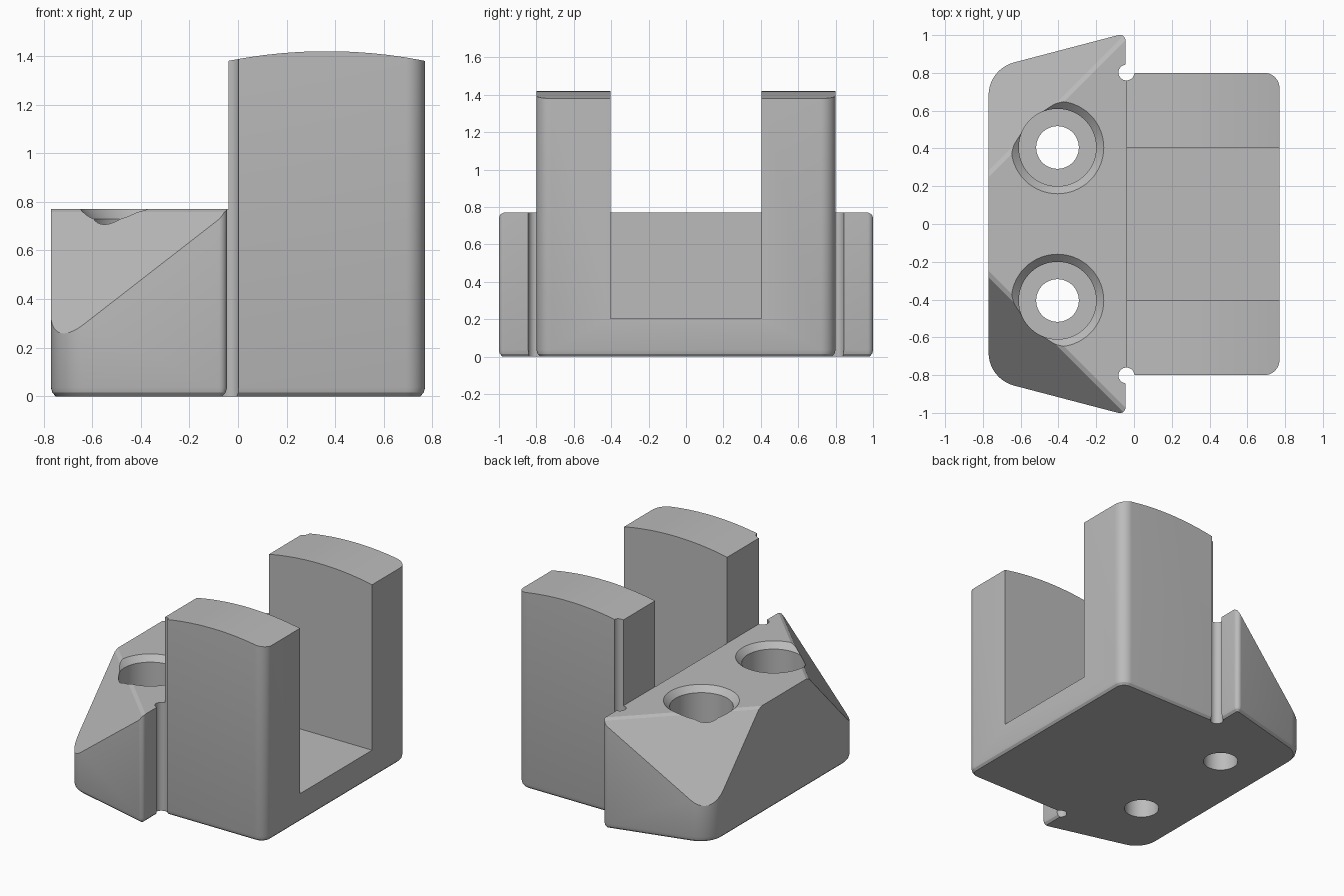
import bpy, bmesh, math
from mathutils import Vector

cube = bpy.data.objects.get("Cube")
if cube:
    bpy.data.objects.remove(cube, do_unlink=True)

grey = bpy.data.materials.new("plain grey")
grey.use_nodes = True
grey.diffuse_color = (0.5, 0.5, 0.5, 1)
grey.node_tree.nodes["Principled BSDF"].inputs["Base Color"].default_value = (0.5, 0.5, 0.5, 1)

BACK = -0.04     # plane between the wedge block and the posts
DECK = 0.77      # top of the wedge block


def make_object(name, bm):
    bmesh.ops.recalc_face_normals(bm, faces=bm.faces[:])
    mesh = bpy.data.meshes.new(name)
    bm.to_mesh(mesh)
    bm.free()
    mesh.materials.append(grey)
    obj = bpy.data.objects.new(name, mesh)
    bpy.context.scene.collection.objects.link(obj)
    return obj


def box(bm, low, high):
    made = bmesh.ops.create_cube(bm, size=1)["verts"]
    for v in made:
        v.co = Vector([(a + b) / 2 + c * (b - a) for a, b, c in zip(low, high, v.co)])


def loft(bm, rings):
    loops = [[bm.verts.new(p) for p in ring] for ring in rings]
    n = len(loops[0])
    for a, b in zip(loops, loops[1:]):
        for i in range(n):
            j = (i + 1) % n
            bm.faces.new((a[i], a[j], b[j], b[i]))
    bm.faces.new(loops[0][::-1])
    bm.faces.new(loops[-1])


def round_corners(corners, steps=10):
    """Outline from (x, y, radius) corners, counter-clockwise."""
    out = []
    for i, (x, y, r) in enumerate(corners):
        p = Vector((x, y))
        if r == 0:
            out.append(p)
            continue
        a = (Vector(corners[i - 1][:2]) - p).normalized()
        b = (Vector(corners[(i + 1) % len(corners)][:2]) - p).normalized()
        half_angle = math.acos(a.dot(b)) / 2
        centre = p + (a + b).normalized() * r / math.sin(half_angle)
        start = p + a * r / math.tan(half_angle) - centre
        first = math.atan2(start.y, start.x)
        sweep = math.pi - 2 * half_angle
        for k in range(steps + 1):
            t = first + sweep * k / steps
            out.append(centre + Vector((math.cos(t), math.sin(t))) * r)
    return out


def inset(points, d):
    out = []
    for i, p in enumerate(points):
        e1 = (p - points[i - 1]).normalized()
        e2 = (points[(i + 1) % len(points)] - p).normalized()
        n1, n2 = Vector((-e1.y, e1.x)), Vector((-e2.y, e2.x))
        out.append(p + (n1 + n2) * d / (1 + n1.dot(n2)))
    return out


def combine(target, cutter, operation="DIFFERENCE"):
    mod = target.modifiers.new("cut", "BOOLEAN")
    mod.operation, mod.object, mod.solver = operation, cutter, "EXACT"
    bpy.context.view_layer.objects.active = target
    target.select_set(True)
    bpy.context.view_layer.update()
    bpy.ops.object.modifier_apply(modifier=mod.name)
    bpy.data.objects.remove(cutter, do_unlink=True)


# Body: rounded outline with a tapered lower edge
half = [(0.77, 0.8, 0.08), (BACK - 0.005, 0.8, 0),
        (BACK - 0.005, 1.01, 0.03), (-0.77, 0.82, 0.18)]
outline = round_corners(half + [(x, -y, r) for x, y, r in reversed(half)])
bm = bmesh.new()
loft(bm, [[(p.x, p.y, z) for p in ring] for ring, z in
          ((inset(outline, 0.02), 0), (inset(outline, 0.006), 0.015),
           (outline, 0.037), (outline, 1.6))])
body = make_object("clamp_body", bm)

# Arched tops of the posts
bm = bmesh.new()
R = 2.07
ring = [(0.365 + R * math.cos(t), 1.42 - R + R * math.sin(t))
        for t in (2 * math.pi * (k + 0.5) / 180 for k in range(180))]
loft(bm, [[(x, y, z) for x, z in ring] for y in (-1.5, 1.5)])
combine(body, make_object("crown_cutter", bm), "INTERSECT")

# Lower deck of the wedge block
bm = bmesh.new()
box(bm, (-2, -2, DECK), (BACK, 2, 2))
combine(body, make_object("deck_cutter", bm))

# Slot between the posts
bm = bmesh.new()
box(bm, (BACK - 0.001, -0.405, 0.205), (2, 0.405, 2))
combine(body, make_object("slot_cutter", bm))

for side in (-1, 1):
    # Sloped corner with a softened upper edge
    slope = Vector((-1, side, 0.95)).normalized()
    soft = (slope + Vector((0, 0, 1))).normalized()
    for normal, drop in ((slope, 0), (soft, 0.008)):
        bm = bmesh.new()
        box(bm, (-2, -2, -1), (BACK, 2, 2))
        bmesh.ops.bisect_plane(
            bm, geom=bm.verts[:] + bm.edges[:] + bm.faces[:],
            plane_co=(BACK, side, DECK - drop), plane_no=normal, clear_inner=True)
        bmesh.ops.holes_fill(bm, edges=bm.edges[:], sides=0)
        combine(body, make_object("corner_cutter", bm))

    # Round relief groove beside the post
    angles = [2 * math.pi * k / 32 for k in range(32)]
    bm = bmesh.new()
    loft(bm, [[(BACK + 0.042 * math.cos(t), side * 0.802 + 0.042 * math.sin(t), z)
               for t in angles] for z in (-0.2, 2)])
    combine(body, make_object("groove_cutter", bm))

    # Stepped screw hole
    angles = [2 * math.pi * k / 56 for k in range(56)]
    profile = [(0.113, -0.2), (0.113, 0.38), (0.205, 0.38),
               (0.205, 0.73), (0.245, DECK), (0.285, 0.81)]
    bm = bmesh.new()
    loft(bm, [[(-0.405 + r * math.cos(t), side * 0.405 + r * math.sin(t), z)
               for t in angles] for r, z in profile])
    combine(body, make_object("hole_cutter", bm))

bpy.context.view_layer.objects.active = body
body.select_set(True)
bpy.ops.object.shade_smooth_by_angle(angle=math.radians(25))
